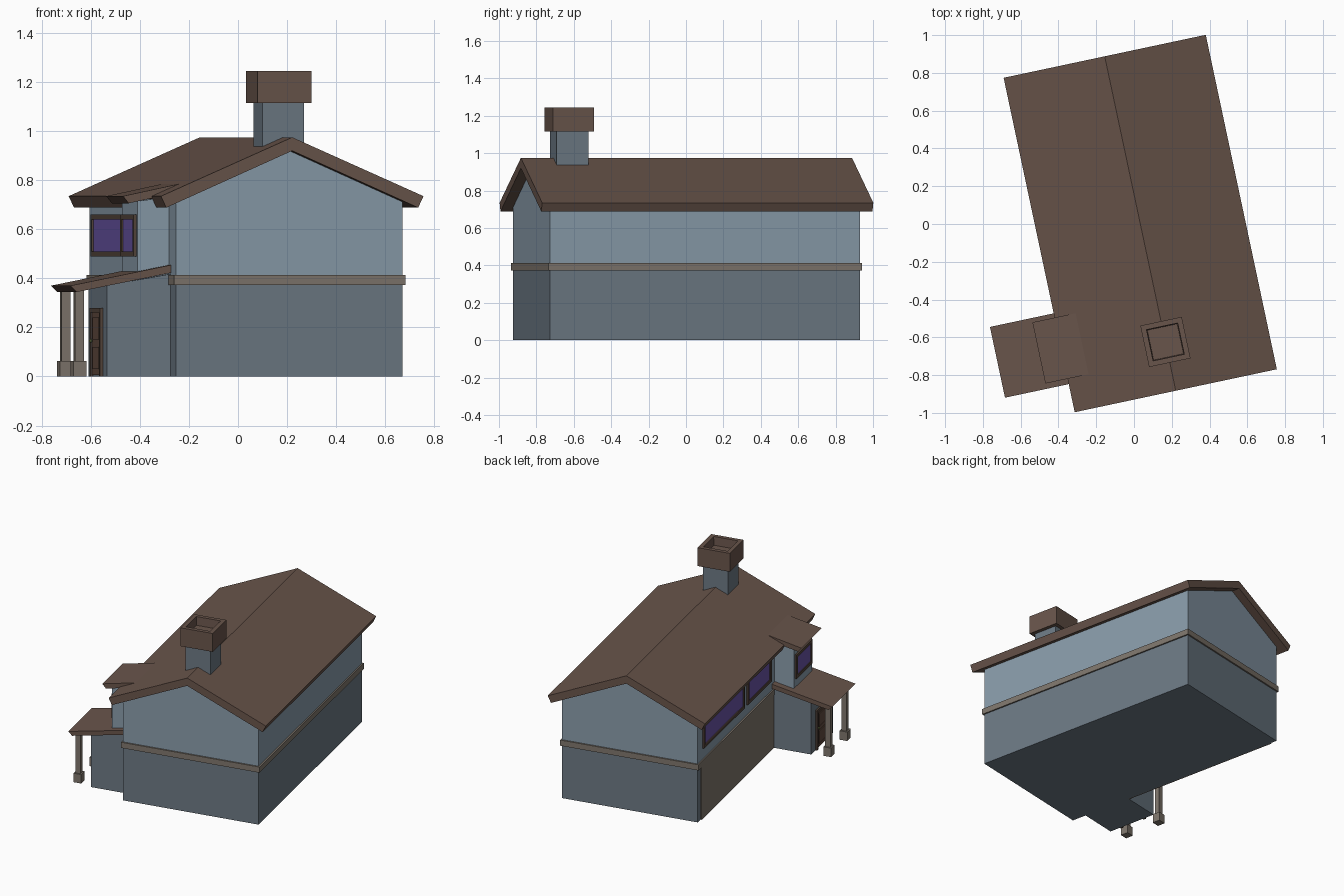
import bpy, bmesh, math
from mathutils import Matrix, Vector

if "Cube" in bpy.data.objects:
    bpy.data.objects.remove(bpy.data.objects["Cube"])

# House is built square to its own axes, then turned 12 degrees
PLACE = Matrix.Translation((0.033, 0.0025, 0)) @ Matrix.Rotation(math.radians(12), 4, 'Z')


def material(name, rgb):
    m = bpy.data.materials.new(name)
    m.diffuse_color = (*rgb, 1)
    m.use_nodes = True
    m.node_tree.nodes["Principled BSDF"].inputs["Base Color"].default_value = m.diffuse_color
    return m


LOWER = material("lower_wall", (0.15, 0.19, 0.23))
UPPER = material("upper_wall", (0.25, 0.33, 0.40))
ROOF = material("roof_brown", (0.14, 0.09, 0.07))
TRIM = material("trim", (0.21, 0.18, 0.15))
FRAME = material("frame", (0.09, 0.06, 0.045))
GLASS = material("glass", (0.14, 0.09, 0.38))
DOOR = material("door", (0.12, 0.07, 0.05))
KNOB = material("knob", (0.2, 0.25, 0.08))


def finish(name, bm, mat):
    bmesh.ops.recalc_face_normals(bm, faces=bm.faces)
    mesh = bpy.data.meshes.new(name)
    bm.to_mesh(mesh)
    bm.free()
    mesh.materials.append(mat)
    ob = bpy.data.objects.new(name, mesh)
    ob.matrix_world = PLACE
    bpy.context.collection.objects.link(ob)
    return ob


def add_box(bm, x0, x1, y0, y1, z0, z1):
    m = Matrix.Translation(((x0 + x1) / 2, (y0 + y1) / 2, (z0 + z1) / 2))
    return bmesh.ops.create_cube(bm, size=1, matrix=m @ Matrix.Diagonal((x1 - x0, y1 - y0, z1 - z0, 1)))


def boxes(name, mat, *dims):
    bm = bmesh.new()
    for d in dims:
        add_box(bm, *d)
    return finish(name, bm, mat)


def prism(name, mat, profile, y0, y1):
    """Extrude an x-z profile along y."""
    bm = bmesh.new()
    face = bm.faces.new([bm.verts.new((x, y0, z)) for x, z in profile])
    ext = bmesh.ops.extrude_face_region(bm, geom=[face])
    bmesh.ops.translate(bm, vec=(0, y1 - y0, 0),
                        verts=[g for g in ext["geom"] if isinstance(g, bmesh.types.BMVert)])
    return finish(name, bm, mat)


def window(name, x, y0, y1, z0=0.49, z1=0.66, t=0.02):
    """Framed pane on a wall facing -x."""
    a, b = x - 0.012, x + 0.005
    boxes(name + "_frame", FRAME, (a, b, y0, y1, z0, z0 + t), (a, b, y0, y1, z1 - t, z1),
          (a, b, y0, y0 + t, z0 + t, z1 - t), (a, b, y1 - t, y1, z0 + t, z1 - t))
    boxes(name + "_glass", GLASS, (x - 0.005, b, y0 + t, y1 - t, z0 + t, z1 - t))


W, L = 0.472, 0.847

# Main house walls, band and gable roof
boxes("lower_walls", LOWER, (-W, W, -L, L, 0, 0.39))
prism("upper_walls", UPPER, [(-W, 0.39), (W, 0.39), (W, 0.715), (0, 0.922), (-W, 0.715)], -L, L)
boxes("band", TRIM, (-W - 0.01, W + 0.01, -L - 0.01, L + 0.01, 0.373, 0.413))
prism("main_roof", ROOF, [(-0.547, 0.735), (-0.525, 0.688), (0, 0.92), (0.525, 0.688),
                          (0.547, 0.735), (0, 0.975)], -0.905, 0.905)
boxes("side_cladding", TRIM, (-W - 0.008, -W, -0.39, 0.80, 0, 0.375))
window("long_window", -W, 0.10, 0.77)
window("short_window", -W, -0.34, 0.05)

# Chimney with a sunken cap
CY = -0.641
boxes("chimney", LOWER, (-0.0865, 0.0865, CY - 0.0865, CY + 0.0865, 0.88, 1.12))
bm = bmesh.new()
add_box(bm, -0.112, 0.112, CY - 0.112, CY + 0.112, 1.115, 1.245)
bm.normal_update()
top = max(bm.faces, key=lambda f: f.calc_center_median().z)
bmesh.ops.inset_region(bm, faces=[top], thickness=0.039)
bmesh.ops.inset_region(bm, faces=[top], thickness=0.005, depth=-0.06)
finish("chimney_cap", bm, ROOF)

# Entrance block, upper bay and their lean-to roofs
prism("entrance_block", LOWER, [(-0.738, 0), (-0.46, 0), (-0.46, 0.42), (-0.738, 0.371)], -0.742, -0.385)
prism("upper_bay", UPPER, [(-0.605, 0.39), (-0.46, 0.39), (-0.46, 0.735), (-0.605, 0.714)], -0.713, -0.415)
window("bay_window", -0.605, -0.695, -0.435)
prism("porch_roof", ROOF, [(-0.892, 0.37), (-0.866, 0.344), (-0.465, 0.424), (-0.465, 0.456)], -0.753, -0.37)
prism("bay_roof", ROOF, [(-0.667, 0.735), (-0.643, 0.706), (-0.40, 0.758), (-0.40, 0.792)], -0.724, -0.393)

# Porch posts with plinths
for i, y in enumerate((-0.69, -0.425)):
    for part, r, z0, z1 in (("post", 0.018, 0.06, 0.356), ("post_base", 0.0275, 0, 0.063)):
        boxes(f"{part}_{i + 1}", TRIM, (-0.845 - r, -0.845 + r, y - r, y + r, z0, z1))

# Door with frame, two raised panels and knob
D, y0, y1 = -0.738, -0.665, -0.455
boxes("door_frame", FRAME, (D - 0.012, D, y0, y0 + 0.02, 0, 0.28), (D - 0.012, D, y1 - 0.02, y1, 0, 0.28),
      (D - 0.012, D, y0 + 0.02, y1 - 0.02, 0.26, 0.28))
boxes("door", DOOR, (D - 0.005, D, y0 + 0.02, y1 - 0.02, 0.005, 0.26),
      (D - 0.009, D - 0.004, y0 + 0.045, y1 - 0.045, 0.03, 0.12),
      (D - 0.009, D - 0.004, y0 + 0.045, y1 - 0.045, 0.15, 0.24))
bm = bmesh.new()
bmesh.ops.create_icosphere(bm, subdivisions=1, radius=0.008,
                           matrix=Matrix.Translation((D - 0.013, y1 - 0.032, 0.145)))
finish("door_knob", bm, KNOB)
